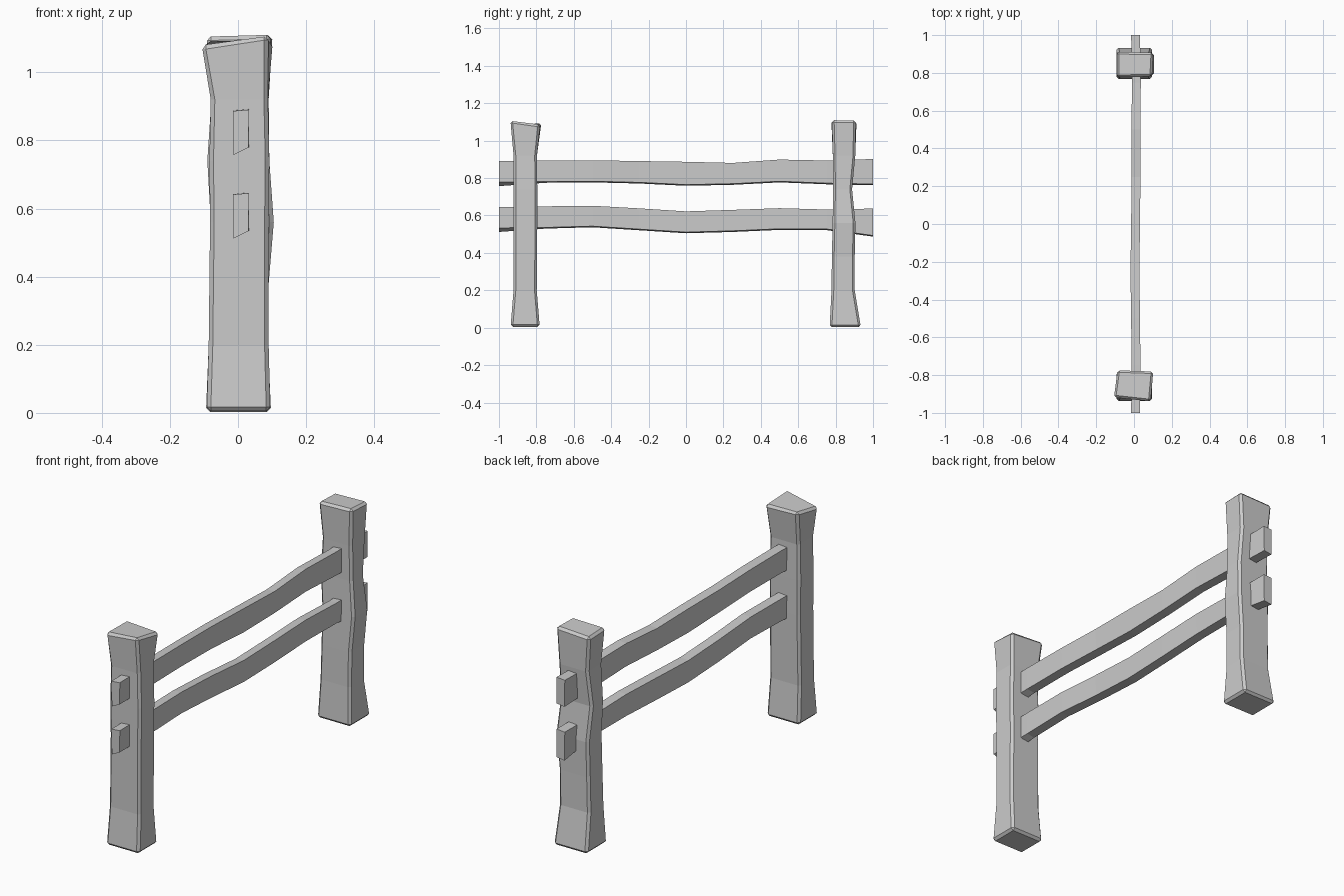
import bpy, bmesh


def loft(name, rings, bevel=0.0):
    """Skin a list of four-cornered rings into a closed, flat-shaded beam."""
    bm = bmesh.new()
    loops = [[bm.verts.new(p) for p in r] for r in rings]
    for a, b in zip(loops, loops[1:]):
        for i in range(4):
            j = (i + 1) % 4
            bm.faces.new((a[i], a[j], b[j], b[i]))
    bm.faces.new(loops[0][::-1])
    bm.faces.new(loops[-1])
    bmesh.ops.recalc_face_normals(bm, faces=bm.faces[:])
    me = bpy.data.meshes.new(name)
    bm.to_mesh(me)
    bm.free()
    ob = bpy.data.objects.new(name, me)
    bpy.context.collection.objects.link(ob)
    if bevel:
        m = ob.modifiers.new("worn_edges", 'BEVEL')
        m.width = bevel
        m.segments = 1
        m.limit_method = 'ANGLE'
        m.angle_limit = 0.7
    return ob


def box_ring(z, x0, x1, y0, y1):
    return [(x0, y0, z), (x1, y0, z), (x1, y1, z), (x0, y1, z)]


# Front post: flared ends, twisted sloping top
front = [box_ring(*r) for r in [
    (0.005, -0.092, 0.095, -0.938, -0.782),
    (0.20, -0.086, 0.090, -0.922, -0.798),
    (0.56, -0.082, 0.090, -0.922, -0.795),
    (0.74, -0.084, 0.092, -0.922, -0.795),
    (0.92, -0.080, 0.088, -0.922, -0.797)]]
front.append([(-0.108, -0.918, 1.078), (0.088, -0.940, 1.108),
              (0.103, -0.780, 1.085), (-0.088, -0.773, 1.095)])
loft("front_post", front, 0.012)

# Back post: bulged on the right, waisted above the middle
back = [box_ring(*r) for r in [
    (0.003, -0.094, 0.097, 0.768, 0.935),
    (0.20, -0.086, 0.088, 0.778, 0.902),
    (0.38, -0.082, 0.090, 0.780, 0.902),
    (0.56, -0.080, 0.105, 0.784, 0.906),
    (0.74, -0.090, 0.092, 0.787, 0.888),
    (0.92, -0.078, 0.090, 0.785, 0.905)]]
back.append([(-0.092, 0.777, 1.105), (0.096, 0.780, 1.110),
             (0.102, 0.908, 1.108), (-0.092, 0.912, 1.100)])
loft("back_post", back, 0.012)

# Rails: wavy boards through both posts, (top, bottom) at equal steps along y
rails = {
    "upper_rail": [(.888, .768), (.893, .778), (.893, .780), (.889, .774),
                   (.885, .762), (.879, .767), (.897, .780), (.892, .770), (.900, .765)],
    "lower_rail": [(.643, .523), (.647, .533), (.650, .540), (.636, .524),
                   (.620, .508), (.628, .515), (.637, .526), (.630, .525), (.635, .490)],
}
shift = [0, 0.002, 0, -0.004, 0, 0.002, 0.002, 0.004, 0]
for name, heights in rails.items():
    rings = []
    for i, (top, bottom) in enumerate(heights):
        y, s = -1 + i * 0.25, shift[i]
        skew = 0.011 if i == 0 else 0.003
        rings.append([(-0.013 + s, y, bottom - skew), (0.031 + s, y, bottom + skew),
                      (0.032 + s, y, top + 0.002), (-0.015 + s, y, top - 0.002)])
    loft(name, rings)
